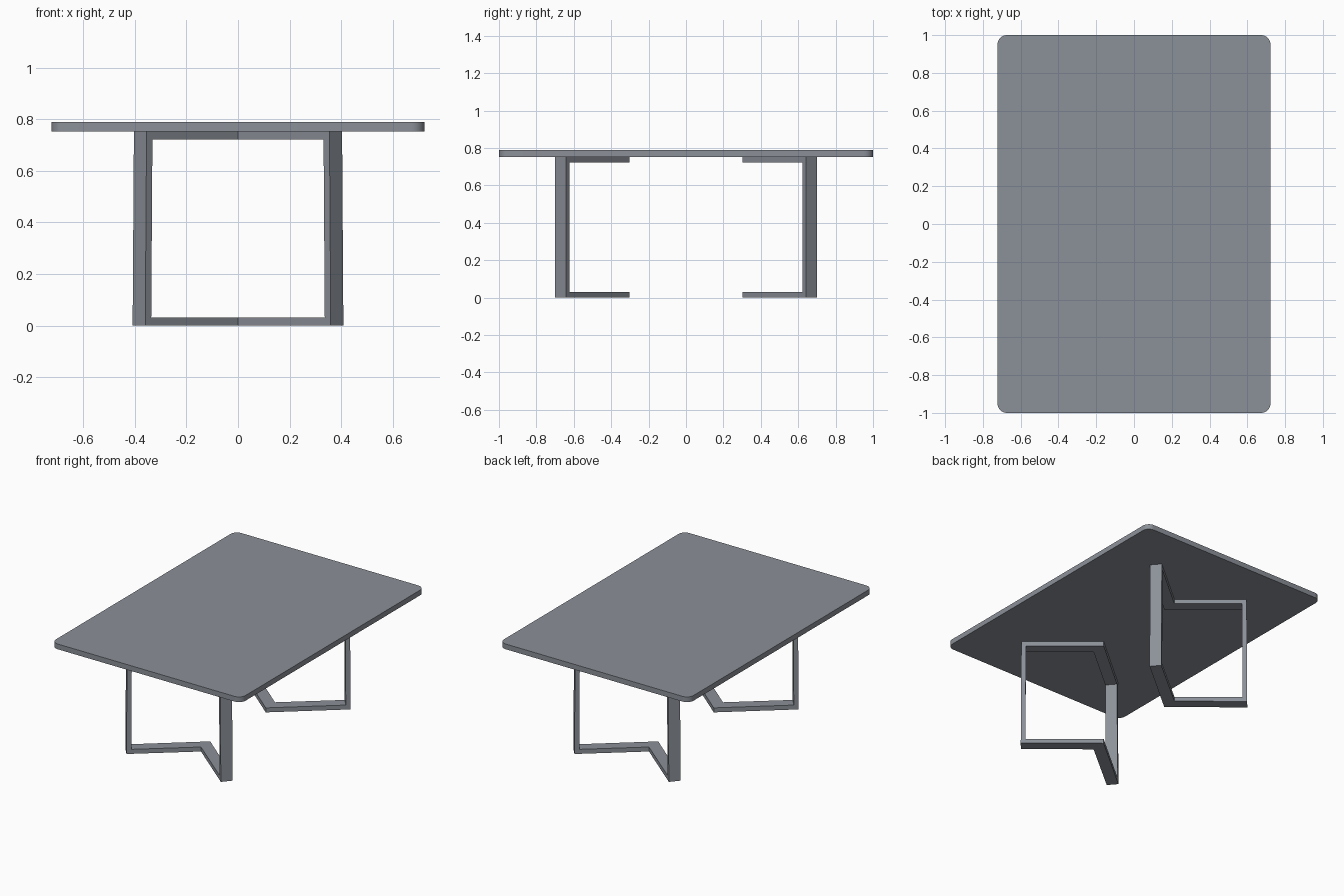
import bpy, bmesh
from math import cos, sin, pi

if "Cube" in bpy.data.objects:
    bpy.data.objects.remove(bpy.data.objects["Cube"])

TOP_Z, UNDER_Z = 0.788, 0.752

# Dark slate grey for every part
slate = bpy.data.materials.new("slate_grey")
slate.diffuse_color = (0.26, 0.28, 0.315, 1)
slate.use_nodes = True
slate.node_tree.nodes["Principled BSDF"].inputs["Base Color"].default_value = slate.diffuse_color


def make_object(name, bm):
    bmesh.ops.recalc_face_normals(bm, faces=bm.faces)
    mesh = bpy.data.meshes.new(name)
    bm.to_mesh(mesh)
    bm.free()
    mesh.materials.append(slate)
    obj = bpy.data.objects.new(name, mesh)
    bpy.context.collection.objects.link(obj)
    return obj


def tabletop(hx, hy, r, steps=8):
    # Rounded rectangle outline, extruded to slab thickness
    bm = bmesh.new()
    outline = []
    for k, (sx, sy) in enumerate([(1, 1), (-1, 1), (-1, -1), (1, -1)]):
        for i in range(steps + 1):
            a = (k + i / steps) * pi / 2
            outline.append(bm.verts.new((sx * (hx - r) + r * cos(a),
                                         sy * (hy - r) + r * sin(a), UNDER_Z)))
    face = bm.faces.new(outline)
    ext = bmesh.ops.extrude_face_region(bm, geom=[face])
    verts = [g for g in ext["geom"] if isinstance(g, bmesh.types.BMVert)]
    bmesh.ops.translate(bm, verts=verts, vec=(0, 0, TOP_Z - UNDER_Z))
    # Extruding can drop the starting face, so close the underside if open
    rim = [e for e in bm.edges if e.is_boundary]
    if rim:
        bmesh.ops.holes_fill(bm, edges=rim)
    obj = make_object("tabletop", bm)
    bpy.context.view_layer.objects.active = obj
    obj.select_set(True)
    bpy.ops.object.shade_smooth_by_angle(angle=pi / 6)
    obj.select_set(False)


def leg_frame():
    # Open rectangular frame folded into a V in plan, apex toward the centre
    bar, splay, apex_out, apex_in = 0.031, 0.0025, -0.403, -0.302
    loops = [  # end x, end y, apex y, inset in z
        (0.357, -0.700, apex_out, 0),
        (0.406, -0.642, apex_in, 0),
        (0.383, -0.623, apex_in, bar),
        (0.334, -0.681, apex_out, bar),
    ]
    bm = bmesh.new()
    rings = []
    for ex, ey, ay, inset in loops:
        ring = []
        for side, up in [(-1, 0), (0, 0), (1, 0), (1, 1), (0, 1), (-1, 1)]:
            z = UNDER_Z - inset if up else inset
            x = side * (ex + splay * (1 - 2 * z / UNDER_Z))
            ring.append(bm.verts.new((x, ey if side else ay, z)))
        rings.append(ring)
    for a, b in zip(rings, rings[1:] + rings[:1]):
        for i in range(6):
            j = (i + 1) % 6
            bm.faces.new((a[i], a[j], b[j], b[i]))
    obj = make_object("leg_frames", bm)
    # Second frame at the other end
    mirror = obj.modifiers.new("mirror", "MIRROR")
    mirror.use_axis = (False, True, False)
    mirror.use_mirror_merge = False


tabletop(0.7225, 1.0, 0.05)
leg_frame()
